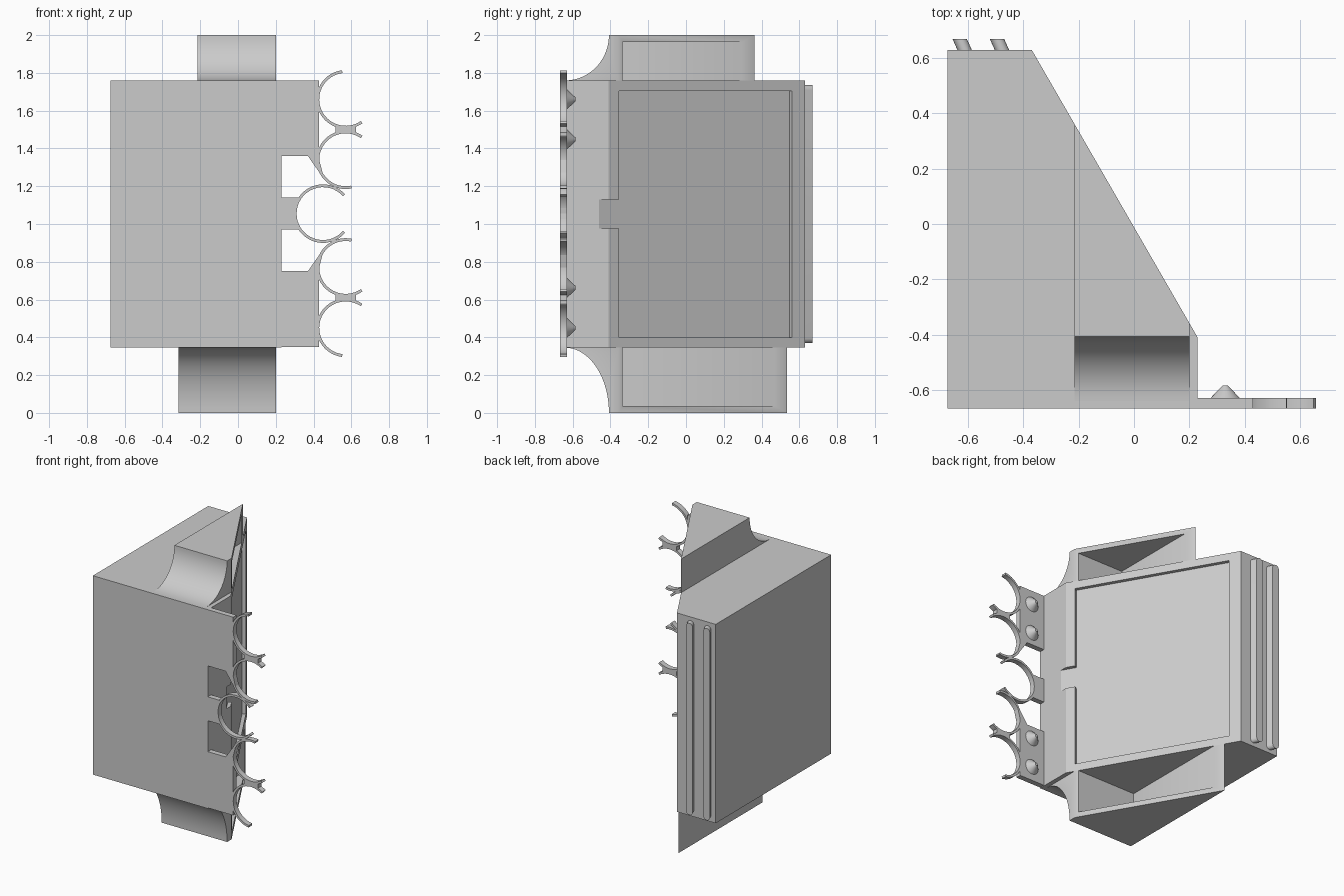
import bpy, bmesh, math
from mathutils import Vector, Matrix

if bpy.data.objects.get("Cube"):
    bpy.data.objects.remove(bpy.data.objects["Cube"], do_unlink=True)

grey = bpy.data.materials.new("plain grey")
grey.use_nodes = True
COLOUR = (0.6, 0.6, 0.6, 1)
grey.diffuse_color = COLOUR
grey.node_tree.nodes["Principled BSDF"].inputs["Base Color"].default_value = COLOUR

# Shared layout
BOTTOM, TOP, MID = 0.345, 1.76, 1.055
FRONT, PLATE_BACK, BACK = -0.668, -0.63, 0.63
CORNER = Vector((0.23, -0.41))
SLANT = (Vector((-0.37, BACK)) - CORNER).normalized()
NORMAL = Vector((SLANT.y, -SLANT.x))


def finish(bm, name, smooth=False):
    bmesh.ops.recalc_face_normals(bm, faces=bm.faces)
    mesh = bpy.data.meshes.new(name)
    bm.to_mesh(mesh)
    bm.free()
    obj = bpy.data.objects.new(name, mesh)
    bpy.context.collection.objects.link(obj)
    mesh.materials.append(grey)
    if smooth:
        activate(obj)
        bpy.ops.object.shade_smooth_by_angle(angle=math.radians(30))
    return obj


def activate(obj):
    bpy.ops.object.select_all(action='DESELECT')
    obj.select_set(True)
    bpy.context.view_layer.objects.active = obj


def prism(points, axis, lo, hi):
    """Extrude a flat outline along one axis; the outline uses the other two in order."""
    def place(p, h):
        c = list(p)
        c.insert("xyz".index(axis), h)
        return c
    bm = bmesh.new()
    face = bm.faces.new([bm.verts.new(place(p, lo)) for p in points])
    ext = bmesh.ops.extrude_face_region(bm, geom=[face])["geom"]
    move = Vector(place((0, 0), hi - lo))
    bmesh.ops.translate(bm, vec=move, verts=[v for v in ext if isinstance(v, bmesh.types.BMVert)])
    return bm


def cut(obj, cutter):
    cutter.hide_render = True
    mod = obj.modifiers.new("cut", 'BOOLEAN')
    mod.operation, mod.solver, mod.object = 'DIFFERENCE', 'EXACT', cutter
    activate(obj)
    bpy.ops.object.modifier_apply(modifier=mod.name)
    bpy.data.objects.remove(cutter, do_unlink=True)


def arc(cx, cz, rx, rz, a, b, n):
    angles = [math.radians(a + (b - a) * i / n) for i in range(n + 1)]
    return [(cx + rx * math.cos(t), cz + rz * math.sin(t)) for t in angles]


def on_slant(along, out):
    return tuple(CORNER + SLANT * along + NORMAL * out)


# Main body with a slanted side
body = finish(prism([(-0.675, FRONT), (0.23, FRONT), CORNER, (-0.37, BACK), (-0.675, BACK)],
                    'z', BOTTOM, TOP), "main_body")

# Shallow panel and finger slot in the slanted side
DEPTH = -0.025
for start, end, lo, hi in ((0.063, 1.12, 0.4, 1.705), (-0.2, 0.1, 0.975, 1.13)):
    outline = [on_slant(start, DEPTH), on_slant(end, DEPTH), on_slant(end, 0.2), on_slant(start, 0.2)]
    cut(body, finish(prism(outline, 'z', lo, hi), "panel_cutter"))


# Hollow wedge blocks above and below, with a concave front
def wedge_block(name, left, base, end, wall):
    sweep = arc(-0.64, end, 0.232, abs(base - end), 0, -90 if end > base else 90, 20)
    bm = prism(sweep + [(0.8, base), (0.8, end)], 'x', left, 0.2)
    bmesh.ops.recalc_face_normals(bm, faces=bm.faces)
    cut_plane = bmesh.ops.bisect_plane(
        bm, geom=bm.verts[:] + bm.edges[:] + bm.faces[:], plane_co=(*CORNER, 0),
        plane_no=(*NORMAL, 0), clear_outer=True)["geom_cut"]
    edges = [e for e in cut_plane if isinstance(e, bmesh.types.BMEdge)]
    bmesh.ops.holes_fill(bm, edges=edges, sides=0)
    block = finish(bm, name)
    x0, y0 = left + wall, -0.335
    inner = end - math.copysign(wall, end - base)
    outer = base - math.copysign(0.1, end - base)
    pocket = prism([(x0, y0), (1, y0), (1, 1), (x0, 1)], 'z', min(inner, outer), max(inner, outer))
    cut(block, finish(pocket, "pocket_cutter"))
    activate(block)
    bpy.ops.object.shade_smooth_by_angle(angle=math.radians(30))


wedge_block("upper_block", -0.215, TOP, 2.0, 0.037)
wedge_block("lower_block", -0.315, BOTTOM, 0.0, 0.037)

# Slanted rounded ridges on the back
for name, x in (("outer_ridge", -0.613), ("inner_ridge", -0.478)):
    r, lo, hi = 0.026, 0.37, 1.735
    outline = arc(x, hi - r, r, r, 0, 180, 10) + arc(x, lo + r, r, r, 180, 360, 10)
    bm = prism(outline, 'y', BACK, 0.67)
    for v in bm.verts:
        if v.co.y > 0.65:
            v.co.x -= 0.018
    finish(bm, name, True)


def flip(points):
    return [(x, 2 * MID - z) for x, z in points]


# Thin side plates that carry the clips
upper = [(0.23, 1.36), (0.37, 1.36), (0.457, 1.235), (0.43, 1.34), (0.43, TOP), (0.23, TOP)]
finish(prism(upper, 'y', FRONT, PLATE_BACK), "upper_side_plate")
finish(prism(flip(upper), 'y', FRONT, PLATE_BACK), "lower_side_plate")
middle = [(0.23, 0.97), (0.32, 0.97), (0.31, MID), (0.32, 1.14), (0.23, 1.14)]
finish(prism(middle, 'y', FRONT, PLATE_BACK), "middle_side_plate")


# Open ring clips
def clip(name, x, z, a, b):
    ring = arc(x, z, 0.155, 0.155, a, b, 32) + arc(x, z, 0.14, 0.14, b, a, 32)
    finish(prism(ring, 'y', FRONT, PLATE_BACK), name, True)


clip("clip_middle", 0.45, MID, 41, 319)
for side, s in (("upper", 1), ("lower", -1)):
    clip(side + "_outer_clip", 0.57, MID + s * 0.605, s * 97, s * 305)
    clip(side + "_inner_clip", 0.57, MID + s * 0.285, s * 55, s * 282)
    # Small web joining neighbouring clips
    z = MID + s * 0.445
    web = [(0.515, z - 0.018), (0.57, z - 0.008), (0.625, z - 0.018),
           (0.625, z + 0.018), (0.57, z + 0.008), (0.515, z + 0.018)]
    finish(prism(web, 'y', FRONT, PLATE_BACK), side + "_clip_web")
    # Pointed studs behind the plate
    for label, dz in (("outer", 0.605), ("inner", 0.393)):
        bm = bmesh.new()
        turn = Matrix.Translation((0.33, -0.608, MID + s * dz)) @ Matrix.Rotation(-math.pi / 2, 4, 'X')
        bmesh.ops.create_cone(bm, cap_ends=True, segments=24, radius1=0.054, radius2=0.01,
                              depth=0.046, matrix=turn)
        finish(bm, side + "_" + label + "_stud", True)
